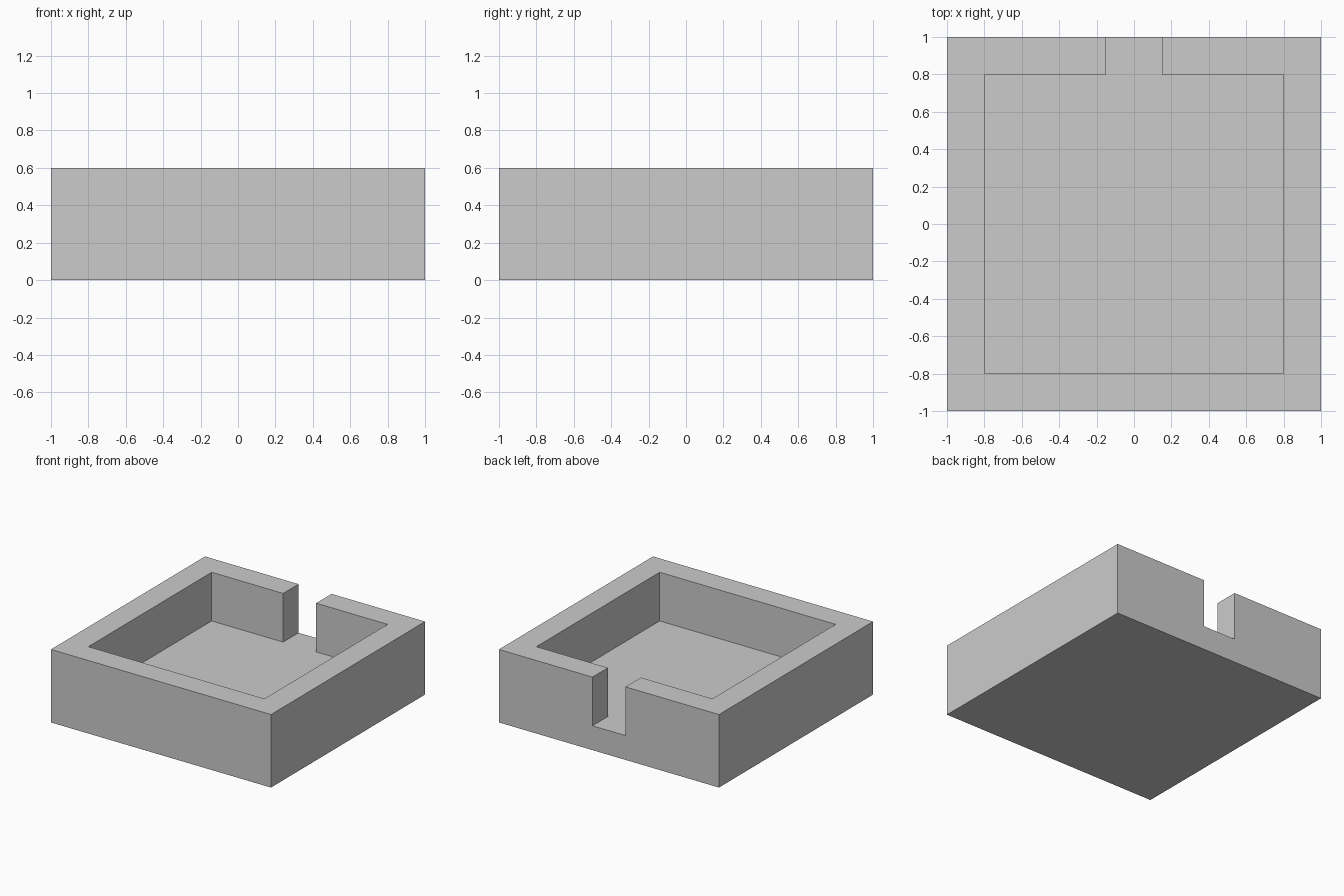
import bpy
import bmesh

if "Cube" in bpy.data.objects:
    bpy.data.objects.remove(bpy.data.objects["Cube"], do_unlink=True)

HALF = 1.0        # outer half width
INNER = 0.8       # half width of the recess
GAP = 0.15        # half width of the opening in the back wall
FLOOR, TOP = 0.2, 0.6
OVER = 0.2        # cutter overshoot

grey = bpy.data.materials.new("light_grey")
grey.use_nodes = True
colour = (0.6, 0.6, 0.6, 1)
grey.diffuse_color = colour
grey.node_tree.nodes["Principled BSDF"].inputs["Base Color"].default_value = colour


def prism(name, outline, z0, z1):
    """Extrude a flat outline from z0 to z1."""
    bm = bmesh.new()
    base = bm.faces.new([bm.verts.new((x, y, z0)) for x, y in outline])
    top = bmesh.ops.extrude_face_region(bm, geom=[base])["geom"]
    verts = [v for v in top if isinstance(v, bmesh.types.BMVert)]
    bmesh.ops.translate(bm, verts=verts, vec=(0, 0, z1 - z0))
    bmesh.ops.recalc_face_normals(bm, faces=bm.faces)
    mesh = bpy.data.meshes.new(name)
    bm.to_mesh(mesh)
    bm.free()
    mesh.materials.append(grey)
    obj = bpy.data.objects.new(name, mesh)
    bpy.context.collection.objects.link(obj)
    return obj


# Solid square block
tray = prism("open_tray", [(-HALF, -HALF), (HALF, -HALF), (HALF, HALF), (-HALF, HALF)], 0, TOP)

# Recess and back opening, as one mirrored outline
right_half = [(INNER, -INNER), (INNER, INNER), (GAP, INNER), (GAP, HALF + OVER)]
outline = right_half + [(-x, y) for x, y in reversed(right_half)]
cutter = prism("recess_cutter", outline, FLOOR, TOP + OVER)
cutter.hide_render = True

# Cut the recess, then drop the cutter
cut = tray.modifiers.new("recess", "BOOLEAN")
cut.operation = "DIFFERENCE"
cut.solver = "EXACT"
cut.object = cutter
bpy.context.view_layer.objects.active = tray
bpy.ops.object.modifier_apply(modifier=cut.name)
bpy.data.objects.remove(cutter, do_unlink=True)
